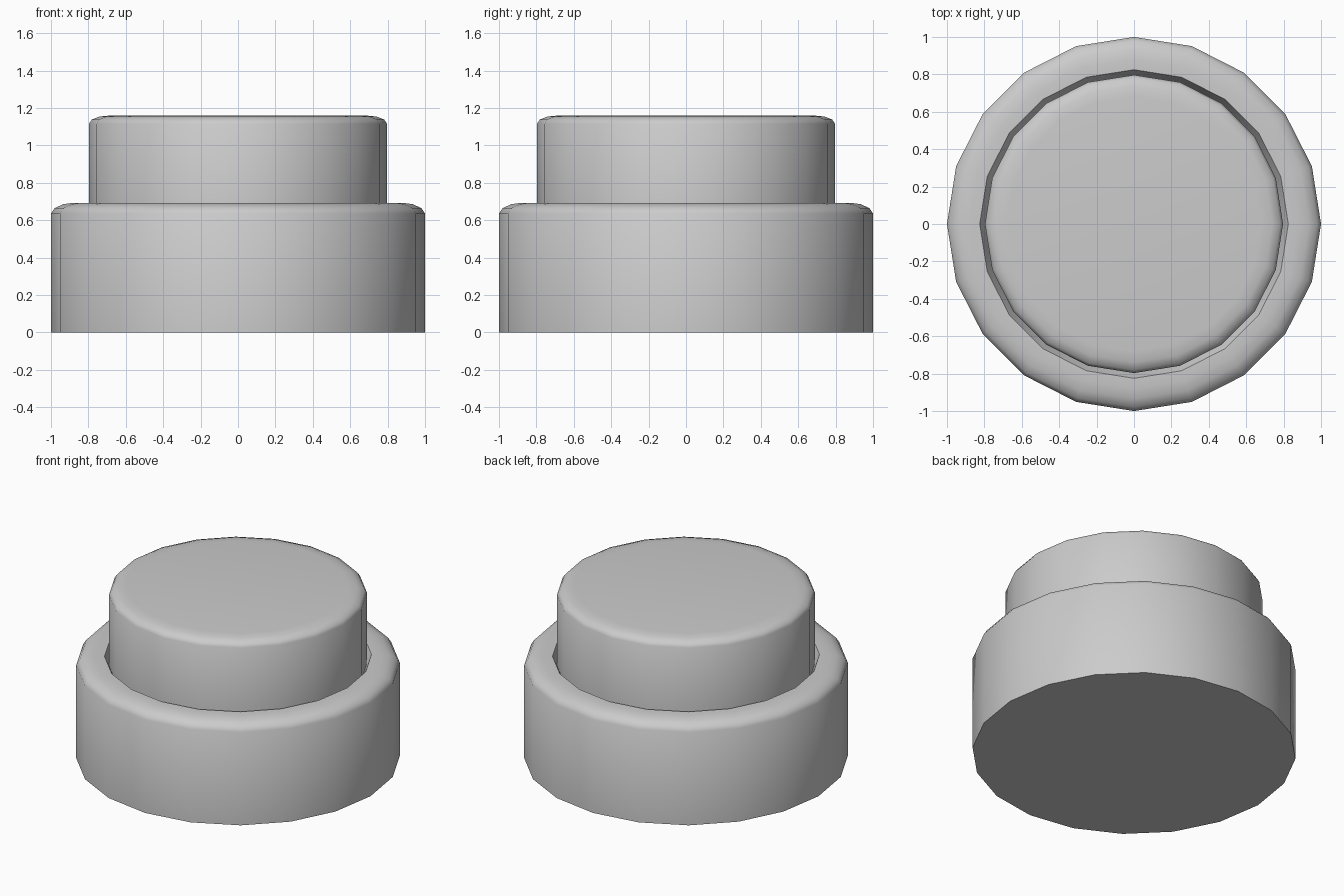
import bpy, bmesh
from math import cos, sin, tau

if "Cube" in bpy.data.objects:
    bpy.data.objects.remove(bpy.data.objects["Cube"])

SIDES = 20

def lathe(name, profile):
    """Revolve (radius, z) points around z and cap both ends."""
    bm = bmesh.new()
    rings = [[bm.verts.new((r * cos(tau * i / SIDES), r * sin(tau * i / SIDES), z))
              for i in range(SIDES)] for r, z in profile]
    for a, b in zip(rings, rings[1:]):
        for i in range(SIDES):
            j = (i + 1) % SIDES
            bm.faces.new((a[i], a[j], b[j], b[i]))
    bm.faces.new(rings[0][::-1])
    bm.faces.new(rings[-1])
    bmesh.ops.recalc_face_normals(bm, faces=bm.faces)
    mesh = bpy.data.meshes.new(name)
    bm.to_mesh(mesh)
    bm.free()
    ob = bpy.data.objects.new(name, mesh)
    bpy.context.collection.objects.link(ob)
    bpy.ops.object.select_all(action='DESELECT')
    ob.select_set(True)
    bpy.context.view_layer.objects.active = ob
    bpy.ops.object.shade_smooth_by_angle(angle=0.7)
    return ob

# Housing with rounded shoulder and a narrow groove around the button
lathe("housing", [(1, 0), (1, 0.635), (0.98, 0.665), (0.935, 0.685),
                  (0.88, 0.693), (0.825, 0.693), (0.797, 0.63)])

# Push button with rounded top edge
lathe("push_button", [(0.797, 0.63), (0.797, 1.115), (0.782, 1.138),
                      (0.74, 1.154), (0.68, 1.16)])
